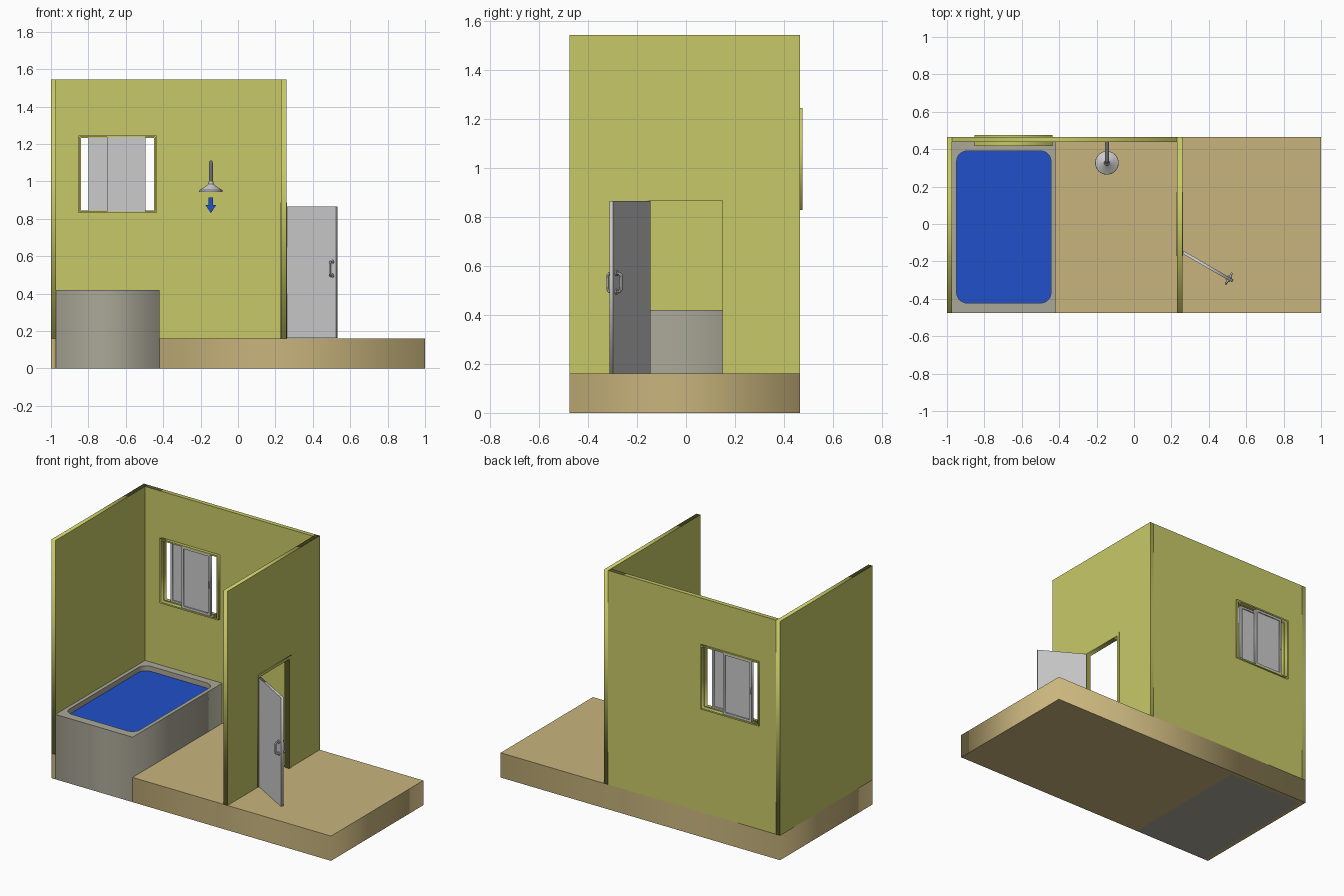
import bpy, bmesh, math
from mathutils import Matrix, Vector

if "Cube" in bpy.data.objects:
    bpy.data.objects.remove(bpy.data.objects["Cube"])


def material(name, rgb):
    m = bpy.data.materials.new(name)
    m.diffuse_color = (*rgb, 1)
    m.use_nodes = True
    m.node_tree.nodes["Principled BSDF"].inputs["Base Color"].default_value = m.diffuse_color
    return m


YELLOW = material("wall_yellow", (0.578, 0.584, 0.138))
TAN = material("floor_tan", (0.578, 0.456, 0.202))
BLUE = material("water_blue", (0.014, 0.08, 0.578))
STONE = material("tub_stone", (0.41, 0.395, 0.315))

# Drawing planes: columns map the outline's u, v and the extrusion direction
PLANES = {
    "XY": Matrix(((1, 0, 0), (0, 1, 0), (0, 0, 1))),
    "XZ": Matrix(((1, 0, 0), (0, 0, -1), (0, 1, 0))),
    "YZ": Matrix(((0, 0, 1), (1, 0, 0), (0, 1, 0))),
}


def to_mesh(o, mat=None):
    bpy.ops.object.select_all(action="DESELECT")
    o.select_set(True)
    bpy.context.view_layer.objects.active = o
    bpy.ops.object.convert(target="MESH")
    o = bpy.context.view_layer.objects.active
    bm = bmesh.new()
    bm.from_mesh(o.data)
    bmesh.ops.remove_doubles(bm, verts=bm.verts, dist=1e-5)
    bmesh.ops.recalc_face_normals(bm, faces=bm.faces)
    bm.to_mesh(o.data)
    bm.free()
    if mat:
        o.data.materials.clear()
        o.data.materials.append(mat)
    return o


def plate(name, plane, loops, lo, hi, mat=None):
    """Extrude an outline (first loop) with holes (other loops) from lo to hi."""
    c = bpy.data.curves.new(name, "CURVE")
    c.dimensions, c.fill_mode = "2D", "BOTH"
    c.extrude = (hi - lo) / 2
    for loop in loops:
        s = c.splines.new("POLY")
        s.points.add(len(loop) - 1)
        for p, (u, v) in zip(s.points, loop):
            p.co = (u, v, 0, 1)
        s.use_cyclic_u = True
    o = bpy.data.objects.new(name, c)
    bpy.context.collection.objects.link(o)
    o = to_mesh(o, mat)
    rot = PLANES[plane]
    off = Vector(["YZ", "XZ", "XY"].index(plane) == i for i in range(3)) * (lo + hi) / 2
    o.data.transform(Matrix.Translation(off) @ rot.to_4x4())
    return o


def rect(u0, u1, v0, v1):
    return [(u0, v0), (u1, v0), (u1, v1), (u0, v1)]


def round_rect(u0, u1, v0, v1, r, n=8):
    pts = []
    corners = [(u1 - r, v1 - r), (u0 + r, v1 - r), (u0 + r, v0 + r), (u1 - r, v0 + r)]
    for k, (cu, cv) in enumerate(corners):
        for i in range(n + 1):
            a = math.pi / 2 * (k + i / n)
            pts.append((cu + r * math.cos(a), cv + r * math.sin(a)))
    return pts


def inset(b, t):
    return (b[0] + t, b[1] - t, b[2] + t, b[3] - t)


def tube(name, pts, r):
    c = bpy.data.curves.new(name, "CURVE")
    c.dimensions, c.bevel_depth = "3D", r
    c.bevel_resolution, c.use_fill_caps = 3, True
    s = c.splines.new("POLY")
    s.points.add(len(pts) - 1)
    for p, co in zip(s.points, pts):
        p.co = (*co, 1)
    o = bpy.data.objects.new(name, c)
    bpy.context.collection.objects.link(o)
    o = to_mesh(o)
    bpy.ops.object.shade_smooth_by_angle()
    return o


Y0, Y1, YB = -0.477, 0.466, 0.438   # front, back, inner back wall
FLOOR, TOP = 0.16, 1.545
TX0, TX1, RIM = -0.972, -0.42, 0.42

# Floor slab, notched around the tub
plate("floor_slab", "XY", [[(-1, Y0), (TX0, Y0), (TX0, YB), (TX1, YB), (TX1, Y0),
                            (1, Y0), (1, Y1), (-1, Y1)]], 0, FLOOR, TAN)

# Tub: solid bottom, hollow upper part, water
pool = (-0.948, -0.444, -0.422, 0.39)
plate("tub_bottom", "XY", [rect(TX0, TX1, Y0, YB)], 0, 0.1, STONE)
plate("tub_sides", "XY", [rect(TX0, TX1, Y0, YB), round_rect(*pool, 0.055)], 0.1, RIM, STONE)
plate("water", "XY", [round_rect(*pool, 0.055)], 0.1, RIM - 0.033, BLUE)

# Walls
win = (-0.853, -0.436, 0.83, 1.246)
DY, DZ = 0.17, 0.886
plate("left_wall", "YZ", [rect(Y0, Y1, FLOOR, TOP)], -1, TX0, YELLOW)
plate("back_wall", "XZ", [rect(TX0, 0.231, FLOOR, TOP), rect(*inset(win, 0.004))], YB, Y1, YELLOW)
plate("right_wall", "YZ", [[(Y0, FLOOR), (-DY + .004, FLOOR), (-DY + .004, DZ - .004),
                            (DY - .004, DZ - .004), (DY - .004, FLOOR), (Y1, FLOOR),
                            (Y1, TOP), (Y0, TOP)]], 0.231, 0.259, YELLOW)

# Door frame
iy, iz = DY - 0.02, DZ - 0.018
plate("door_frame", "YZ", [[(-DY, FLOOR), (-iy, FLOOR), (-iy, iz), (iy, iz), (iy, FLOOR),
                            (DY, FLOOR), (DY, DZ), (-DY, DZ)]], 0.227, 0.263, YELLOW)

# Door leaf and its pull handles, built flat then swung open
door_parts = [plate("door_leaf", "XZ", [rect(0, 0.308, FLOOR + 0.002, iz - 0.002)], -0.008, 0.008)]
for side, s in (("front", -1), ("back", 1)):
    arc = [(0.283, s * y, z) for y, z in
           ((.006, .495), (.024, .495), (.031, .503), (.031, .562), (.024, .57), (.006, .57))]
    door_parts.append(tube(side + "_door_handle", arc, 0.006))
    for label, z in (("lower", .495), ("upper", .57)):
        door_parts.append(tube(f"{side}_{label}_handle_mount",
                               [(0.283, s * .007, z), (0.283, s * .014, z)], 0.012))
swing = Matrix.Translation((0.262, -0.151, 0)) @ Matrix.Rotation(math.radians(-30), 4, "Z")
for o in door_parts:
    o.data.transform(swing)

# Window frame with a central track
plate("window_frame", "XZ", [rect(*win), rect(*inset(win, 0.009))], 0.417, 0.477, YELLOW)
plate("window_track", "XZ", [rect(*inset(win, 0.008)), rect(*inset(win, 0.013))], 0.444, 0.45, YELLOW)

# Two sliding sashes, each with frame, pane and small pull
for label, x0, x1, y, px, s in (("inner", -0.70, -0.495, 0.4325, -0.502, -1),
                                ("outer", -0.80, -0.595, 0.4615, -0.793, 1)):
    b = (x0, x1, win[2] + 0.009, win[3] - 0.009)
    plate(label + "_sash_frame", "XZ", [rect(*b), rect(*inset(b, 0.014))], y - .01, y + .01)
    plate(label + "_sash_pane", "XZ", [rect(*inset(b, 0.013))], y - .003, y + .003)
    plate(label + "_sash_pull", "XZ", [rect(px - .003, px + .003, 1.02, 1.06)],
          y + s * .0115 - .003, y + s * .0115 + .003)

# Shower arm bending down from the back wall
SX, SY = -0.145, 0.327
elbow = [(SX, SY + 0.02 - 0.02 * math.sin(a), 1.082 + 0.02 * math.cos(a))
         for a in (math.pi / 2 * i / 5 for i in range(6))]
tube("shower_arm", [(SX, YB + 0.005, 1.102)] + elbow + [(SX, SY, 0.98)], 0.01)

# Shower head: flared bell spun around its axis
bm = bmesh.new()
prof = [(0, 1.0), (.013, 1.0), (.015, .985), (.03, .972), (.062, .953), (.063, .943), (0, .943)]
vs = [bm.verts.new((r, 0, z)) for r, z in prof]
es = [bm.edges.new(p) for p in zip(vs, vs[1:])]
bmesh.ops.spin(bm, geom=vs + es, cent=(0, 0, 0), axis=(0, 0, 1), angle=math.tau, steps=32)
bmesh.ops.remove_doubles(bm, verts=bm.verts, dist=1e-5)
bmesh.ops.recalc_face_normals(bm, faces=bm.faces)
me = bpy.data.meshes.new("shower_head")
bm.to_mesh(me)
bm.free()
head = bpy.data.objects.new("shower_head", me)
bpy.context.collection.objects.link(head)
head.location = (SX, SY, 0)
bpy.ops.object.select_all(action="DESELECT")
head.select_set(True)
bpy.context.view_layer.objects.active = head
bpy.ops.object.shade_smooth_by_angle()

# Blue arrow showing the water direction
plate("flow_arrow", "XZ", [[(SX - .012, .915), (SX - .012, .873), (SX - .028, .873), (SX, .83),
                            (SX + .028, .873), (SX + .012, .873), (SX + .012, .915)]],
      SY - 0.01, SY + 0.01, BLUE)
